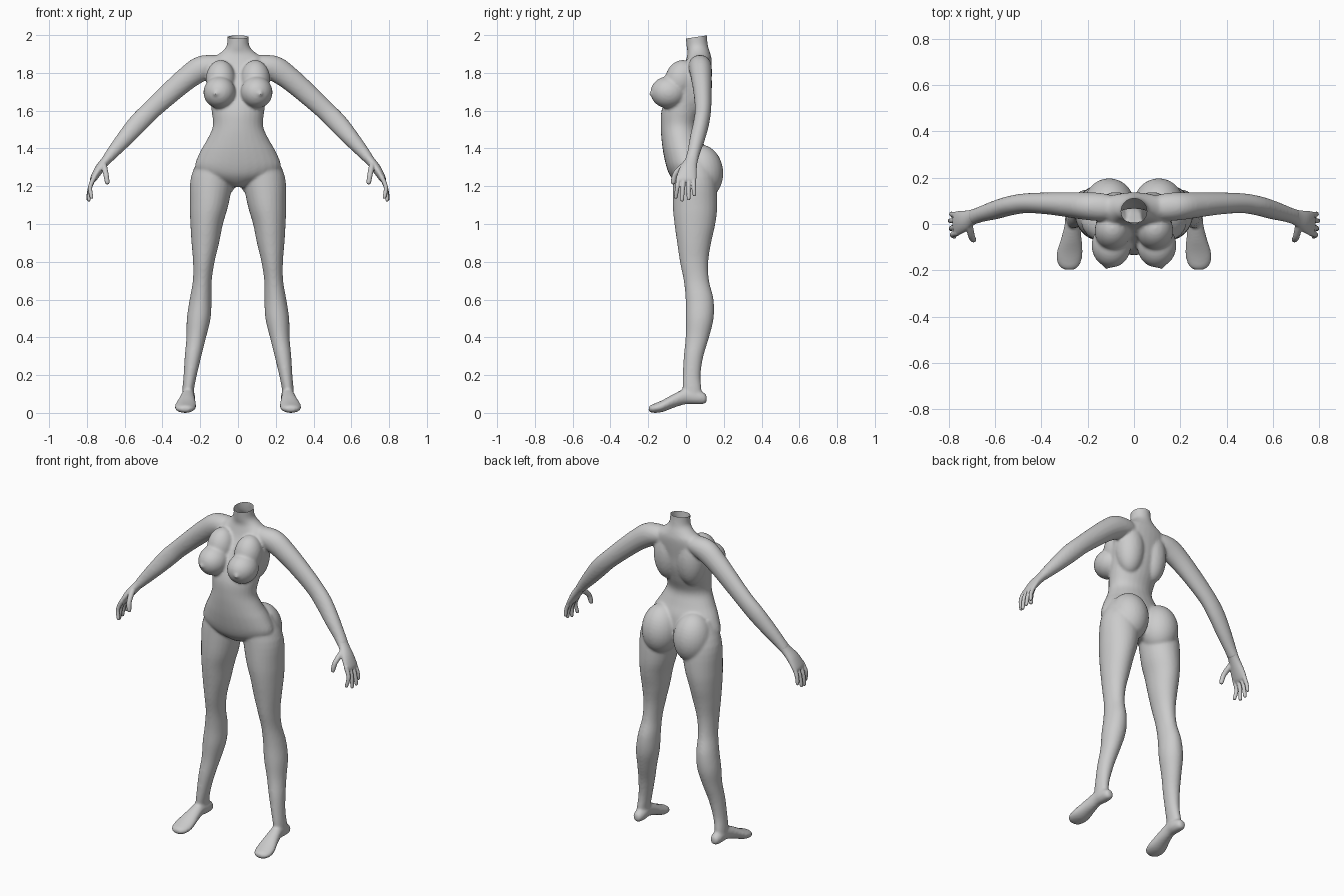
import bpy, bmesh, math
from mathutils import Vector, Matrix


def catmull(p0, p1, p2, p3, t):
    return [0.5 * (2*b + (c-a)*t + (2*a-5*b+4*c-d)*t*t + (3*b-a-3*c+d)*t**3)
            for a, b, c, d in zip(p0, p1, p2, p3)]


def loft(bm, rings, side, axis=None, steps=4, n=28):
    """Closed skin through rings (x, y, z, radius along side, other radius)."""
    pts = []
    for i in range(len(rings) - 1):
        q = [rings[max(0, min(len(rings) - 1, i + k))] for k in (-1, 0, 1, 2)]
        pts += [catmull(*q, s / steps) for s in range(steps)]
    pts.append(rings[-1])
    loops = []
    for i, p in enumerate(pts):
        c = Vector(p[:3])
        t = Vector(axis) if axis else (
            Vector(pts[min(i + 1, len(pts) - 1)][:3]) - Vector(pts[max(i - 1, 0)][:3]))
        t.normalize()
        u = Vector(side)
        u = (u - t * u.dot(t)).normalized()
        v = t.cross(u)
        loops.append([bm.verts.new(c + u * p[3] * math.cos(a) + v * p[4] * math.sin(a))
                      for a in (2 * math.pi * k / n for k in range(n))])
    for A, B in zip(loops, loops[1:]):
        for k in range(n):
            bm.faces.new((A[k], A[(k+1) % n], B[(k+1) % n], B[k]))
    bm.faces.new(loops[0][::-1])
    bm.faces.new(loops[-1])


def ball(bm, centre, radii, tilt=0):
    m = (Matrix.Translation(centre) @ Matrix.Rotation(tilt, 4, 'X')
         @ Matrix.Diagonal((*radii, 1)))
    bmesh.ops.create_uvsphere(bm, u_segments=28, v_segments=18, radius=1, matrix=m)


def mirror(bm):
    dup = bmesh.ops.duplicate(bm, geom=bm.verts[:] + bm.edges[:] + bm.faces[:])
    vs = [g for g in dup['geom'] if isinstance(g, bmesh.types.BMVert)]
    bmesh.ops.scale(bm, vec=(-1, 1, 1), verts=vs)


def fuse(name, bm, voxel, smooth):
    """Melt the overlapping volumes into one smooth skin."""
    bmesh.ops.recalc_face_normals(bm, faces=bm.faces)
    me = bpy.data.meshes.new(name)
    bm.to_mesh(me)
    bm.free()
    ob = bpy.data.objects.new(name, me)
    bpy.context.collection.objects.link(ob)
    bpy.ops.object.select_all(action='DESELECT')
    ob.select_set(True)
    bpy.context.view_layer.objects.active = ob
    r = ob.modifiers.new("fuse", 'REMESH')
    r.mode = 'VOXEL'
    r.voxel_size = voxel
    s = ob.modifiers.new("soften", 'SMOOTH')
    s.factor, s.iterations = 0.5, smooth
    for m in ("fuse", "soften"):
        bpy.ops.object.modifier_apply(modifier=m)
    bpy.ops.object.shade_smooth()
    return ob


X, Y, Z = (1, 0, 0), (0, 1, 0), (0, 0, 1)
body = bmesh.new()

# leg: z, centre x, half width, centre y, half depth
leg = [(1.38, .11, .08, .03, .09), (1.25, .137, .112, .045, .113),
       (1.1, .153, .102, .048, .118), (1.0, .166, .086, .047, .108),
       (.9, .173, .073, .043, .09), (.8, .181, .057, .043, .075),
       (.7, .189, .050, .055, .067), (.6, .198, .058, .072, .074),
       (.5, .208, .063, .072, .074), (.4, .221, .052, .06, .062),
       (.3, .238, .044, .04, .052), (.2, .253, .035, .03, .047),
       (.13, .263, .031, .032, .05), (.08, .265, .03, .04, .045)]
loft(body, [(x, y, z, a, b) for z, x, a, y, b in leg], X, Z)

# foot, heel slightly raised: y, centre x, half width, centre z, half height
foot = [(.11, .262, .014, .075, .016), (.095, .262, .028, .077, .03),
        (.05, .262, .035, .085, .04), (0, .265, .034, .088, .042),
        (-.06, .27, .044, .066, .037), (-.12, .277, .056, .038, .032),
        (-.16, .28, .053, .026, .026), (-.185, .28, .04, .022, .02),
        (-.198, .28, .02, .021, .01)]
loft(body, [(x, y, z, a, b) for y, x, a, z, b in foot], X, Y)

# arm from inside the shoulder to the wrist
loft(body, [(.08, .07, 1.845, .05, .045), (.14, .073, 1.838, .06, .058),
            (.20, .077, 1.82, .06, .067), (.27, .082, 1.772, .055, .062),
            (.36, .088, 1.695, .048, .057), (.46, .09, 1.603, .043, .052),
            (.53, .08, 1.532, .042, .052), (.60, .06, 1.452, .04, .044),
            (.66, .042, 1.383, .034, .034), (.695, .03, 1.34, .034, .027)], Y)

# breast with upper slope, nipple, buttock, back muscle
ball(body, (.098, -.092, 1.697), (.085, .096, .085))
ball(body, (.092, -.03, 1.765), (.078, .082, .105), -.3)
ball(body, (.118, -.184, 1.69), (.012, .012, .012))
ball(body, (.107, .083, 1.275), (.11, .114, .145), .1)
ball(body, (.078, .055, 1.74), (.085, .083, .16))
mirror(body)

# torso and neck: z, half width, centre y, half depth
torso = [(2.06, .056, .055, .056), (1.99, .056, .055, .056),
         (1.94, .062, .06, .057), (1.905, .095, .068, .06),
         (1.87, .15, .068, .068), (1.82, .172, .057, .077),
         (1.75, .165, .03, .096), (1.68, .151, .008, .11),
         (1.6, .14, -.018, .112), (1.52, .133, -.034, .1),
         (1.45, .162, -.023, .107), (1.38, .202, -.005, .116),
         (1.3, .228, .008, .111), (1.25, .18, .015, .096),
         (1.21, .07, .025, .065), (1.195, .03, .03, .03)]
loft(body, [(0, y, z, a, b) for z, a, y, b in torso], X, Z)
body_ob = fuse("body", body, .0075, 7)

# open neck
bm = bmesh.new()
bm.from_mesh(body_ob.data)
bmesh.ops.bisect_plane(bm, geom=bm.verts[:] + bm.edges[:] + bm.faces[:],
                       plane_co=(0, .055, 1.99), plane_no=(0, -.15, 1), clear_outer=True)
bm.to_mesh(body_ob.data)
bm.free()

# hands: palm, four fingers, thumb
hand = bmesh.new()
loft(hand, [(.672, .038, 1.368, .033, .029), (.70, .028, 1.335, .034, .025),
            (.735, .012, 1.29, .046, .024), (.765, .002, 1.24, .053, .018),
            (.772, 0, 1.222, .045, .01)], Y)


def finger(base, mid, tip, r):
    end = Vector(tip) + (Vector(tip) - Vector(mid)).normalized() * r * .7
    loft(hand, [(*base, r * 1.15, r * 1.15), (*mid, r, r), (*tip, r * .85, r * .85),
                (*end, r * .35, r * .35)], Y, n=14)


for by, ty, tx, tz in ((-.038, -.054, .775, 1.142), (-.012, -.021, .79, 1.128),
                       (.015, .014, .794, 1.134), (.039, .044, .788, 1.155)):
    finger((.76, by, 1.25), (.783, (by + ty) / 2, 1.195), (tx, ty, tz), .0115)
finger((.712, -.005, 1.315), (.70, -.055, 1.268), (.692, -.068, 1.22), .0145)
mirror(hand)
fuse("hands", hand, .004, 3)
